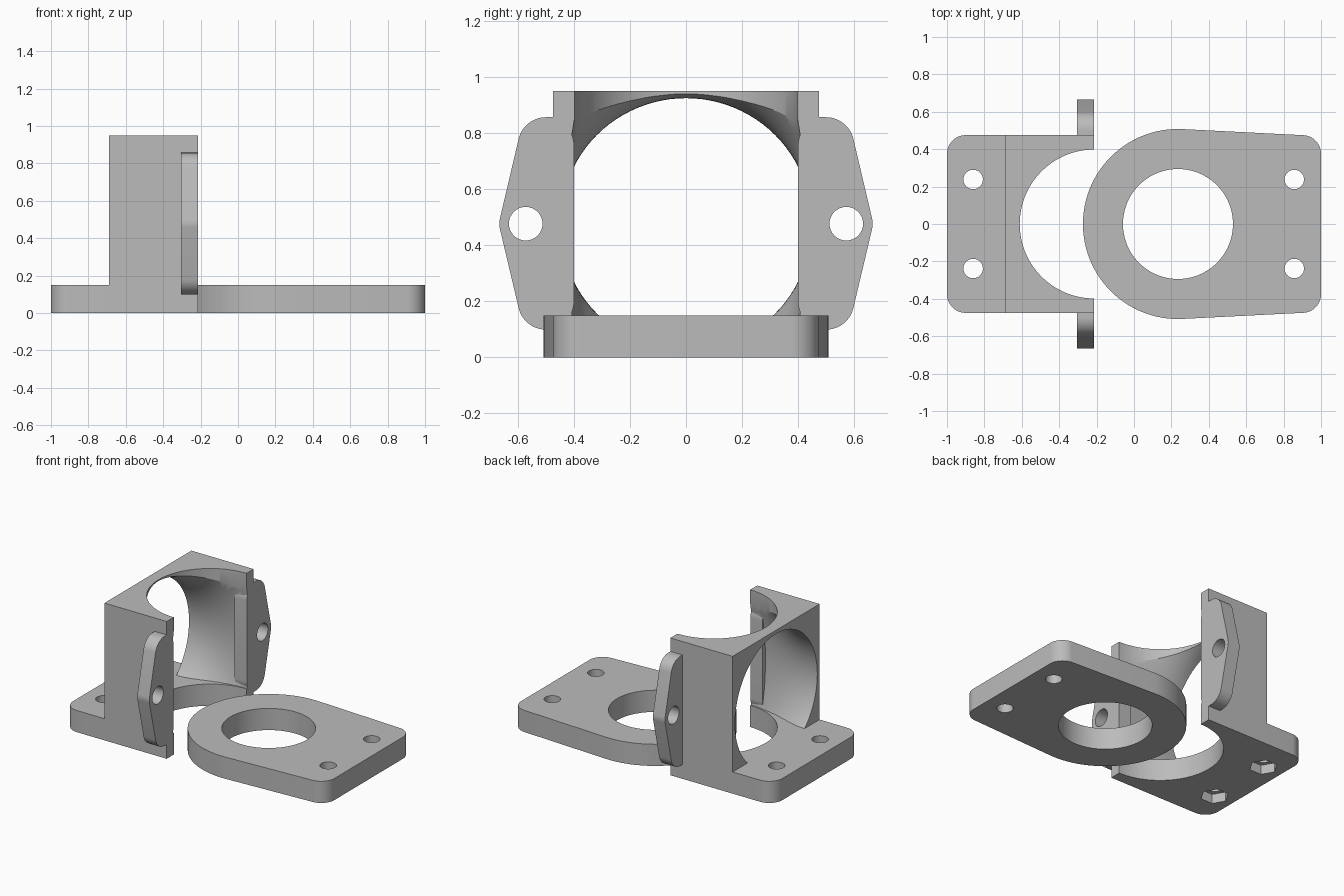
import bpy, bmesh, math
from mathutils import Vector
from mathutils.geometry import convex_hull_2d

if "Cube" in bpy.data.objects:
    bpy.data.objects.remove(bpy.data.objects["Cube"])

grey = bpy.data.materials.new("plain grey")
grey.use_nodes = True
COLOUR = (0.5, 0.5, 0.5, 1)
grey.diffuse_color = COLOUR
grey.node_tree.nodes["Principled BSDF"].inputs["Base Color"].default_value = COLOUR

FRONT_X = -0.213   # open face of the clamp block
MID_Z = 0.475      # height of the bore axis


def circle(cx, cy, r, n=64, turn=0.0):
    return [(cx + r * math.cos(turn + math.tau * i / n),
             cy + r * math.sin(turn + math.tau * i / n)) for i in range(n)]


def rect(x0, x1, y0, y1):
    return [(x0, y0), (x1, y0), (x1, y1), (x0, y1)]


def loft(name, rings):
    """Closed solid through matching rings of points."""
    bm = bmesh.new()
    loops = [[bm.verts.new(p) for p in ring] for ring in rings]
    n = len(loops[0])
    for a, b in zip(loops, loops[1:]):
        for i in range(n):
            j = (i + 1) % n
            bm.faces.new((a[i], a[j], b[j], b[i]))
    bm.faces.new(loops[0][::-1])
    bm.faces.new(loops[-1])
    bmesh.ops.recalc_face_normals(bm, faces=bm.faces)
    mesh = bpy.data.meshes.new(name)
    bm.to_mesh(mesh)
    bm.free()
    mesh.materials.append(grey)
    ob = bpy.data.objects.new(name, mesh)
    bpy.context.collection.objects.link(ob)
    return ob


def prism(name, outline, low, high, axis="z"):
    """Extrude an outline along z, or a (y, z) outline along x."""
    place = (lambda p, h: (p[0], p[1], h)) if axis == "z" else (lambda p, h: (h, p[0], p[1]))
    return loft(name, [[place(p, h) for p in outline] for h in (low, high)])


def hull(points):
    pts = [Vector(p) for p in points]
    return [pts[i] for i in convex_hull_2d(pts)]


def combine(ob, tool, operation):
    bpy.context.view_layer.objects.active = ob
    mod = ob.modifiers.new(operation.lower(), "BOOLEAN")
    mod.operation, mod.solver, mod.object = operation, "EXACT", tool
    bpy.ops.object.modifier_apply(modifier=mod.name)
    bpy.data.objects.remove(tool)


def finish(ob):
    bpy.ops.object.select_all(action="DESELECT")
    ob.select_set(True)
    bpy.context.view_layer.objects.active = ob
    bpy.ops.object.shade_smooth_by_angle(angle=math.radians(25))


# Clamp block with a flared bore running through its back wall
bracket = prism("clamp_bracket", rect(-0.69, FRONT_X, -0.475, 0.475), 0, 0.95)
rings = []
for k in range(-1, 18):
    t = k / 16
    width, height = 0.45 - 0.02 * t, 0.45 + 0.55 * max(t, 0) ** 2
    x = -0.69 + t * (FRONT_X + 0.69)
    rings.append([(x, width * c, MID_Z + height * s) for c, s in circle(0, 0, 1, 96)])
combine(bracket, loft("bore_cutter", rings), "DIFFERENCE")

# Bracket foot with rounded outer corners
foot = hull(circle(-0.9, 0.375, 0.1) + circle(-0.9, -0.375, 0.1)
            + rect(-0.8, FRONT_X, -0.475, 0.475))
combine(bracket, prism("foot", foot, 0, 0.15), "UNION")
combine(bracket, prism("round_cutter", circle(FRONT_X, 0, 0.398, 128), -0.1, 1.1), "DIFFERENCE")

# Foot bolt holes with hexagonal nut pockets underneath
for side in (-1, 1):
    y = side * 0.238
    combine(bracket, prism("bolt_cutter", circle(-0.86, y, 0.052, 32), -0.1, 0.3), "DIFFERENCE")
    combine(bracket, prism("nut_cutter", circle(-0.86, y, 0.09, 6), -0.1, 0.065), "DIFFERENCE")

# Side ears with rounded corners and a clamp hole
for side in (-1, 1):
    outline = hull(circle(side * 0.5, 0.757, 0.1) + circle(side * 0.5, 0.199, 0.1)
                   + circle(side * 0.572, 0.477, 0.094)
                   + rect(side * 0.46, side * 0.5, 0.099, 0.857))
    ear = prism("ear", outline, -0.305, FRONT_X, "x")
    combine(ear, prism("ear_cutter", circle(side * 0.572, 0.477, 0.06, 32), -0.5, 0, "x"),
            "DIFFERENCE")
    combine(bracket, ear, "UNION")
finish(bracket)

# Separate flat ring plate with a rounded end
plate = prism("ring_plate", hull(circle(0.235, 0, 0.508, 128) + circle(0.9, 0.375, 0.1)
                                 + circle(0.9, -0.375, 0.1)), 0, 0.15)
combine(plate, prism("ring_cutter", circle(0.235, 0, 0.294, 96), -0.1, 0.3), "DIFFERENCE")
for side in (-1, 1):
    combine(plate, prism("bolt_cutter", circle(0.857, side * 0.238, 0.052, 32), -0.1, 0.3),
            "DIFFERENCE")
finish(plate)
